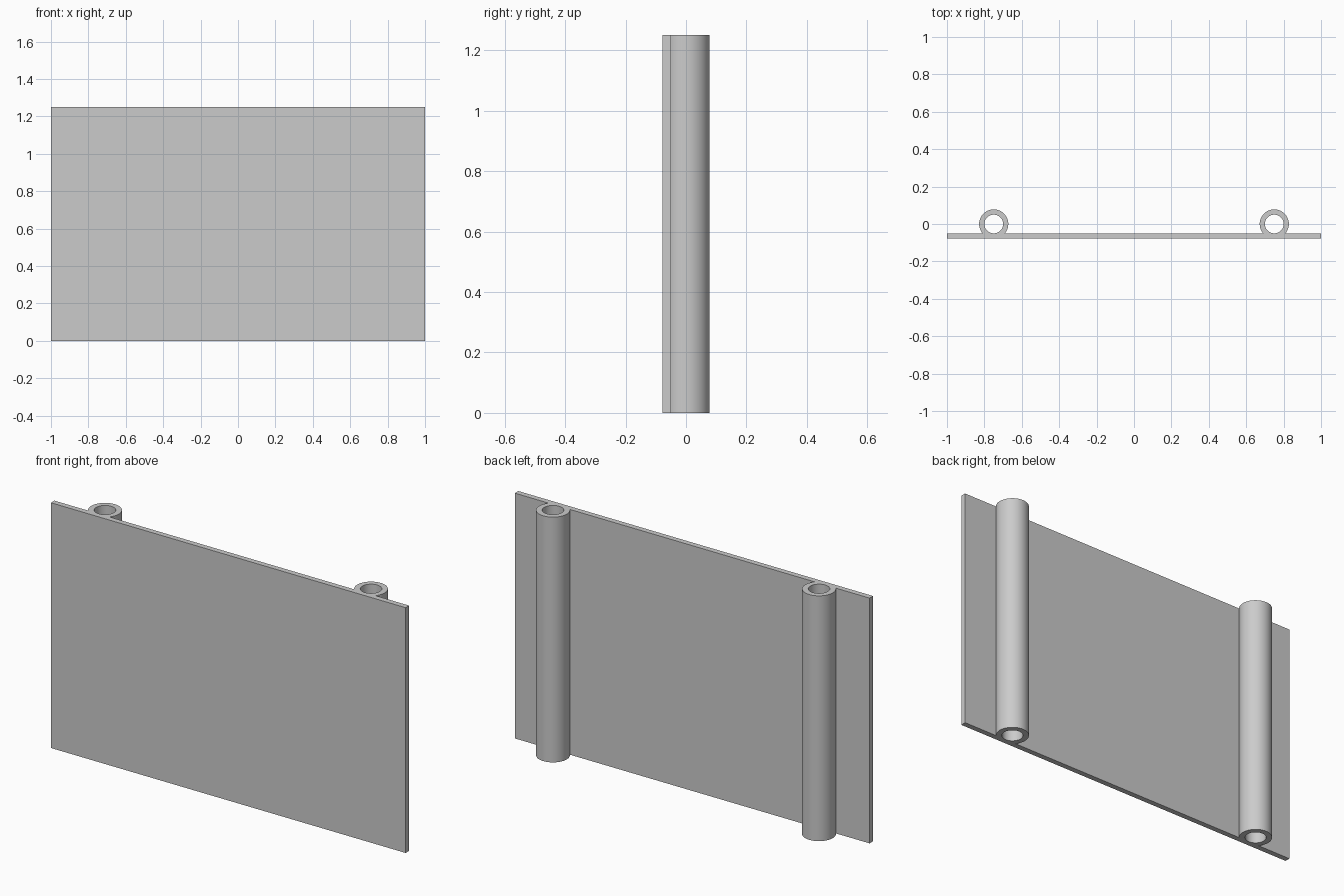
import bpy
import bmesh
from math import asin, cos, sin, pi

cube = bpy.data.objects.get("Cube")
if cube:
    bpy.data.objects.remove(cube, do_unlink=True)

HEIGHT = 1.25
HALF_WIDTH = 1.0
OUTER, INNER = 0.078, 0.05   # sleeve radii
TUBE_X = 0.75
FRONT, BACK = -OUTER, -INNER  # plate faces in y
SEGMENTS = 64

grey = bpy.data.materials.new("plain grey")
grey.use_nodes = True
colour = (0.6, 0.6, 0.6, 1)
grey.diffuse_color = colour
grey.node_tree.nodes["Principled BSDF"].inputs["Base Color"].default_value = colour


def arc(cx, radius, start, end, count):
    """Points on an arc around a sleeve axis."""
    angles = [start + (end - start) * i / count for i in range(count + 1)]
    return [(cx + radius * cos(a), radius * sin(a)) for a in angles]


def add_loop(bm, points):
    verts = [bm.verts.new((x, y, 0)) for x, y in points]
    for a, b in zip(verts, verts[1:] + verts[:1]):
        bm.edges.new((a, b))


# Cross-section: thin plate with two round sleeves rising from its back
join = asin(BACK / OUTER)
outline = [(-HALF_WIDTH, FRONT), (HALF_WIDTH, FRONT), (HALF_WIDTH, BACK)]
for cx in (TUBE_X, -TUBE_X):
    outline += arc(cx, OUTER, join, pi - join, SEGMENTS)
outline.append((-HALF_WIDTH, BACK))

bm = bmesh.new()
add_loop(bm, outline)
for cx in (-TUBE_X, TUBE_X):
    add_loop(bm, arc(cx, INNER, 0, 2 * pi, SEGMENTS)[:-1])
bmesh.ops.triangle_fill(bm, use_beauty=True, edges=bm.edges[:], normal=(0, 0, 1))

# Extrude the section to full height
result = bmesh.ops.extrude_face_region(bm, geom=bm.faces[:], use_keep_orig=True)
top = [g for g in result["geom"] if isinstance(g, bmesh.types.BMVert)]
bmesh.ops.translate(bm, verts=top, vec=(0, 0, HEIGHT))
bmesh.ops.recalc_face_normals(bm, faces=bm.faces[:])

mesh = bpy.data.meshes.new("panel_with_sleeves")
bm.to_mesh(mesh)
bm.free()
mesh.materials.append(grey)
panel = bpy.data.objects.new("panel_with_sleeves", mesh)
bpy.context.collection.objects.link(panel)

bpy.ops.object.select_all(action="DESELECT")
panel.select_set(True)
bpy.context.view_layer.objects.active = panel
bpy.ops.object.shade_smooth_by_angle()
